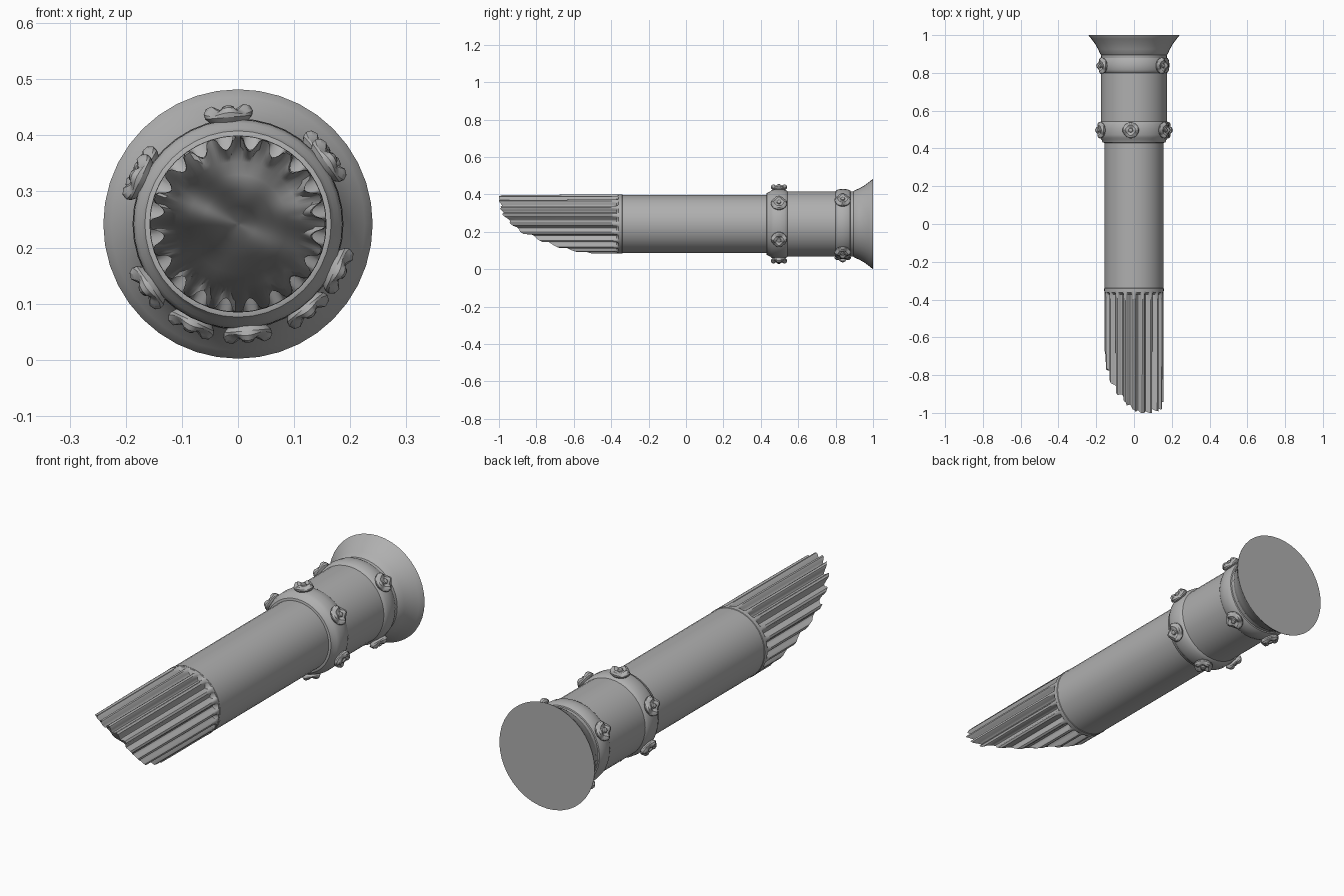
import bpy, bmesh, math, random
from mathutils import Vector, Matrix

if "Cube" in bpy.data.objects:
    bpy.data.objects.remove(bpy.data.objects["Cube"])

random.seed(4)
CZ = 0.242          # height of the column axis
R = 0.157           # shaft radius
FLUTES = 20

stone = bpy.data.materials.new("grey stone")
stone.diffuse_color = (0.43, 0.43, 0.43, 1)
stone.use_nodes = True
stone.node_tree.nodes["Principled BSDF"].inputs["Base Color"].default_value = stone.diffuse_color


def pt(r, a, y):
    return Vector((r * math.cos(a), y, CZ + r * math.sin(a)))


def skin(name, rings, cap_first=False, cap_last=False, angle=30):
    """Bridge a list of closed rings of points into one object."""
    bm = bmesh.new()
    loops = [[bm.verts.new(p) for p in ring] for ring in rings]
    n = len(loops[0])
    for a, b in zip(loops, loops[1:]):
        for i in range(n):
            j = (i + 1) % n
            bm.faces.new((a[i], a[j], b[j], b[i]))
    if cap_first:
        bm.faces.new(loops[0])
    if cap_last:
        bm.faces.new(loops[-1])
    bmesh.ops.recalc_face_normals(bm, faces=bm.faces)
    me = bpy.data.meshes.new(name)
    bm.to_mesh(me)
    bm.free()
    me.materials.append(stone)
    ob = bpy.data.objects.new(name, me)
    bpy.context.collection.objects.link(ob)
    bpy.ops.object.select_all(action='DESELECT')
    ob.select_set(True)
    bpy.context.view_layer.objects.active = ob
    bpy.ops.object.shade_smooth_by_angle(angle=math.radians(angle))
    return ob


def lathe(name, profile, n=40):
    rings = [[pt(r, 2 * math.pi * i / n, y) for i in range(n)] for y, r in profile]
    return skin(name, rings, True, True)


# Plain shaft with a thin end ring
lathe("shaft", [(-0.357, R - 0.001), (-0.355, R + 0.001), (-0.342, R + 0.001),
                (-0.34, R - 0.001), (0.45, R - 0.001)])

# Collar, two rounded bands and the flared base
lathe("collar_and_base", [
    (0.430, 0.159), (0.432, 0.166), (0.447, 0.172), (0.456, 0.180), (0.472, 0.186),
    (0.505, 0.187), (0.528, 0.184), (0.540, 0.178), (0.543, 0.175),
    (0.800, 0.175), (0.803, 0.179), (0.815, 0.185), (0.840, 0.188), (0.865, 0.185),
    (0.878, 0.179), (0.880, 0.174), (0.896, 0.175), (0.900, 0.179), (0.925, 0.190),
    (0.955, 0.207), (0.980, 0.226), (0.995, 0.238), (1.000, 0.240)])


# Fluted broken end: slanted fracture surface as a function of position
def fracture(x, z):
    h = (x * math.cos(math.radians(60)) + z * math.sin(math.radians(60))) / R
    return -0.82 - 0.27 * h + 0.09 * h * h


PER = 10
N = FLUTES * PER
wave = [1.0, 1.0, 1.0, 0.97, 0.90, 0.865, 0.85, 0.865, 0.90, 0.97]
chip = [random.uniform(-0.012, 0.022) for _ in range(FLUTES)]
angles = [2 * math.pi * (i - 1) / N for i in range(N)]


def flute_radius(i, y):
    # Ridges become slightly worn towards the tip
    wear = 1 - 0.025 * max(0, (-y - 0.6) / 0.4) * (0.5 + 0.5 * math.sin(3 * i // PER))
    return R * wave[i % PER] * wear


ends = []
for i, a in enumerate(angles):
    r = R * wave[i % PER]
    y = fracture(r * math.cos(a), r * math.sin(a)) + chip[i // PER]
    ends.append(max(-1.0, min(-0.44, y)))
rings = [[pt(R, a, -0.352) for a in angles], [pt(R, a, -0.362) for a in angles]]
ROWS = 14
for k in range(ROWS + 1):
    t = k / ROWS
    ring = []
    for i, a in enumerate(angles):
        y = -0.372 + (ends[i] + 0.372) * t
        ring.append(pt(flute_radius(i, y), a, y))
    rings.append(ring)
# Uneven broken face closing towards the middle
for f in (0.88, 0.76, 0.6, 0.42, 0.22, 0.03):
    ring = []
    for i, a in enumerate(angles):
        r = f * R * (wave[i % PER] if f > 0.8 else 0.93)
        x, z = r * math.cos(a), r * math.sin(a)
        bump = 0.012 * math.sin(38 * x + 1) * math.cos(45 * z) + 0.008 * math.sin(70 * z + 30 * x)
        ring.append(pt(r, a, max(-1, fracture(x, z) + 0.012 + bump * min(1, 3 * (1 - f)))))
    rings.append(ring)
skin("broken_fluted_end", rings, True, True, 35)


# Carved flower bosses around the two bands
def boss(name, y, degrees):
    a = math.radians(degrees)
    out = Vector((math.cos(a), 0, math.sin(a)))
    side = Vector((-math.sin(a), 0, math.cos(a)))
    centre = Vector((0, y, CZ))
    n = 32
    rings = []
    # (radius, distance from axis, petal depth)
    for r, d, petal in ((0.028, 0.176, 0), (0.042, 0.191, 0), (0.042, 0.197, 0.05),
                        (0.036, 0.204, 0.1), (0.026, 0.208, 0.1), (0.016, 0.204, 0.05),
                        (0.012, 0.204, 0), (0.010, 0.210, 0), (0.004, 0.212, 0)):
        ring = []
        for k in range(n):
            t = 2 * math.pi * k / n
            c = math.cos(4 * t)
            rr = r * (1 + petal * c)
            dd = d + 0.045 * petal * c
            ring.append(centre + out * dd + side * (rr * math.cos(t))
                        + Vector((0, rr * math.sin(t), 0)))
        rings.append(ring)
    skin(name, rings, True, True)


for k in range(6):
    boss("front_band_flower_%d" % (k + 1), 0.497, 95 - 60 * k)
for k, deg in enumerate((41, -51, -115, 150)):
    boss("rear_band_flower_%d" % (k + 1), 0.838, deg)
